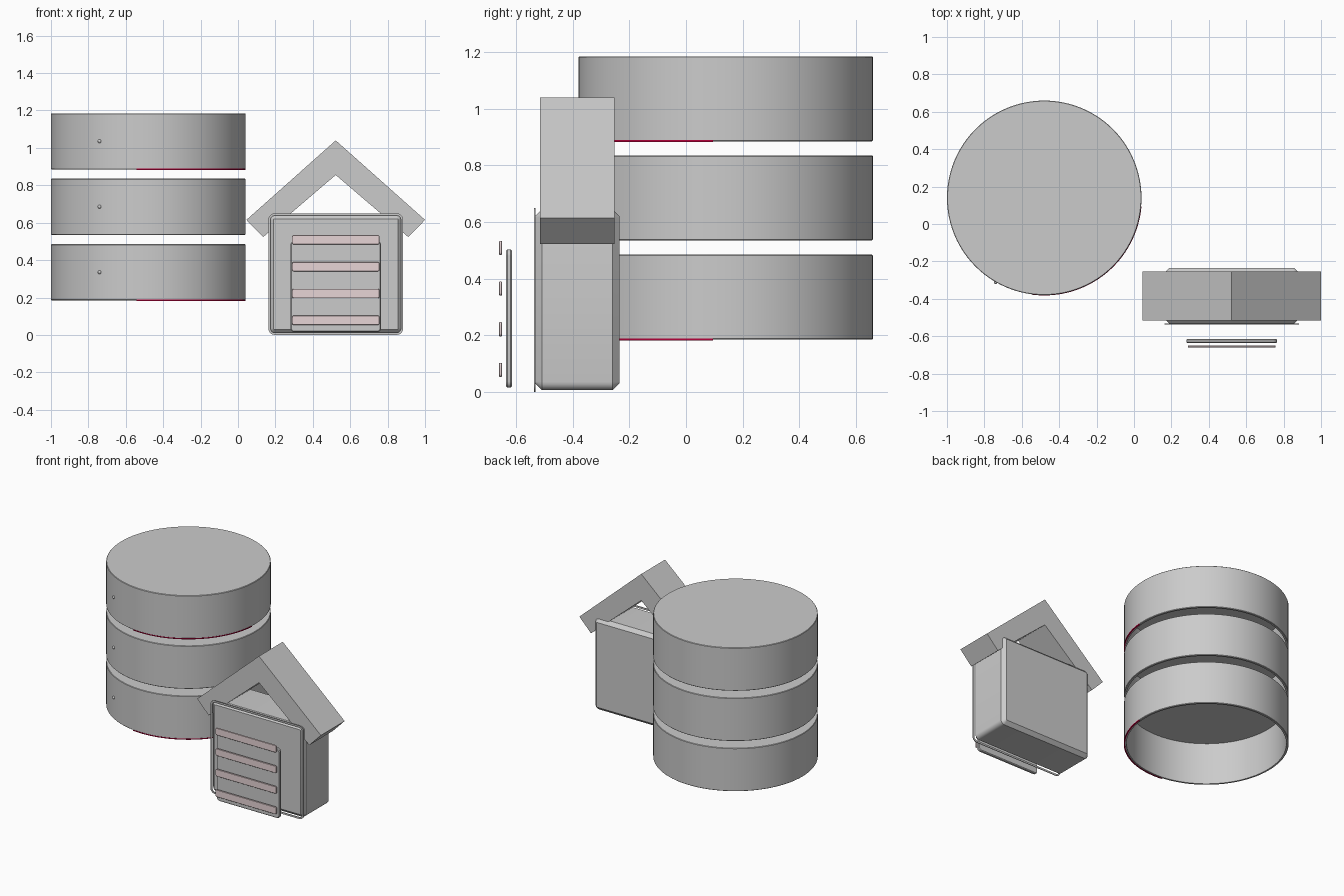
import bpy, bmesh, math

if "Cube" in bpy.data.objects:
    bpy.data.objects.remove(bpy.data.objects["Cube"])

# helpers
def material(name, rgb):
    m = bpy.data.materials.new(name)
    m.diffuse_color = (*rgb, 1)
    m.use_nodes = True
    m.node_tree.nodes["Principled BSDF"].inputs["Base Color"].default_value = m.diffuse_color
    return m

dark_red = material("dark_red", (0.45, 0.0, 0.04))
pink = material("pale_pink", (0.80, 0.66, 0.67))

def finish(name, bm, mat=None, smooth=True):
    bmesh.ops.recalc_face_normals(bm, faces=bm.faces)
    mesh = bpy.data.meshes.new(name)
    bm.to_mesh(mesh)
    bm.free()
    ob = bpy.data.objects.new(name, mesh)
    bpy.context.collection.objects.link(ob)
    if mat:
        mesh.materials.append(mat)
    if smooth:
        bpy.ops.object.select_all(action='DESELECT')
        ob.select_set(True)
        bpy.context.view_layer.objects.active = ob
        bpy.ops.object.shade_smooth_by_angle(angle=math.radians(30))
    return ob

def rounded_rect(x0, x1, z0, z1, r, steps=5):
    pts = []
    corners = [(x1 - r, z1 - r), (x0 + r, z1 - r), (x0 + r, z0 + r), (x1 - r, z0 + r)]
    for k, (cx, cz) in enumerate(corners):
        for i in range(steps + 1):
            a = math.pi / 2 * (k + i / steps)
            pts.append((cx + r * math.cos(a), cz + r * math.sin(a)))
    return pts

def loft(bm, rings, close=False):
    loops = [[bm.verts.new(p) for p in ring] for ring in rings]
    n = len(loops[0])
    pairs = list(zip(loops, loops[1:])) + ([(loops[-1], loops[0])] if close else [])
    for a, b in pairs:
        for i in range(n):
            j = (i + 1) % n
            bm.faces.new((a[i], a[j], b[j], b[i]))
    return loops

# rounded slab in xz with chamfered front and back edges
def slab(name, x0, x1, y0, y1, z0, z1, r, c, mat=None):
    rings = []
    for y, d in ((y0, c), (y0 + c, 0), (y1 - c, 0), (y1, c)):
        rect = rounded_rect(x0 + d, x1 - d, z0 + d, z1 - d, max(r - d, 0.004))
        rings.append([(x, y, z) for x, z in rect])
    bm = bmesh.new()
    loops = loft(bm, rings)
    bm.faces.new(loops[0])
    bm.faces.new(loops[-1])
    return finish(name, bm, mat)

CX, CY, R, H = -0.48, 0.14, 0.52, 0.30

# hollow drum, closed at the top and open below
def drum(name, z):
    n = 96
    profile = [(R - 0.015, H - 0.008), (R - 0.015, 0), (R - 0.003, 0), (R, 0.003),
               (R, H - 0.003), (R - 0.003, H)]
    rings = [[(CX + r * math.cos(2 * math.pi * i / n), CY + r * math.sin(2 * math.pi * i / n), z + h)
              for i in range(n)] for r, h in profile]
    bm = bmesh.new()
    loops = loft(bm, rings)
    bm.faces.new(loops[0])
    bm.faces.new(loops[-1])
    finish(name, bm)

# small status knob on the drum wall
def knob(name, z):
    bm = bmesh.new()
    bmesh.ops.create_uvsphere(bm, u_segments=16, v_segments=8, radius=0.01)
    bmesh.ops.translate(bm, verts=bm.verts, vec=(-0.74, CY - math.sqrt(R * R - 0.26 ** 2), z))
    finish(name, bm)

# thin red strip around the front right quarter of a drum base
def red_strip(name, z):
    bm = bmesh.new()
    rings = []
    for i in range(33):
        a = math.radians(-97 + 92 * i / 32)
        rings.append([(CX + r * math.cos(a), CY + r * math.sin(a), z + h)
                      for r, h in ((R - 0.006, -0.003), (R + 0.002, -0.003),
                                   (R + 0.002, 0.004), (R - 0.006, 0.004))])
    loops = loft(bm, rings)
    bm.faces.new(loops[0])
    bm.faces.new(loops[-1])
    finish(name, bm, dark_red)

# three stacked drums
for i, label in enumerate(("lower", "middle", "upper")):
    z = 0.185 + 0.35 * i
    drum(label + "_drum", z)
    knob(label + "_knob", z + 0.15)
    if i != 1:
        red_strip(label + "_red_strip", z)

# house body
slab("house_body", 0.165, 0.88, -0.533, -0.235, 0.006, 0.645, 0.03, 0.024)

# thin frame around the house front
bm = bmesh.new()
frame = []
for y, d in ((-0.537, 0), (-0.537, 0.012), (-0.532, 0.012), (-0.532, 0)):
    rect = rounded_rect(0.162, 0.883, 0.0, 0.65, 0.035) if d == 0 else \
        rounded_rect(0.162 + d, 0.883 - d, d, 0.65 - d, 0.023)
    frame.append([(x, y, z) for x, z in rect])
loft(bm, frame, close=True)
finish("front_frame", bm)

# chevron roof
M = 0.5225
half = [(0.4775, 0.615), (0.388, 0.523)]
outline = [(M, 1.04), (M + half[0][0], half[0][1]), (M + half[1][0], half[1][1]),
           (M, 0.855), (M - half[1][0], half[1][1]), (M - half[0][0], half[0][1])]
bm = bmesh.new()
front, back = loft(bm, [[(x, y, z) for x, z in outline] for y in (-0.515, -0.253)])
for loop in (front, back):
    bm.faces.new((loop[0], loop[1], loop[2], loop[3]))
    bm.faces.new((loop[0], loop[3], loop[4], loop[5]))
finish("roof", bm, smooth=False)

# door panel floating in front with four slats
slab("door_panel", 0.28, 0.765, -0.636, -0.614, 0.015, 0.503, 0.022, 0.005)
for i in range(4):
    z = 0.053 + 0.1435 * i
    slab(f"door_slat_{i + 1}", 0.288, 0.757, -0.66, -0.65, z, z + 0.05, 0.01, 0.002, pink)
